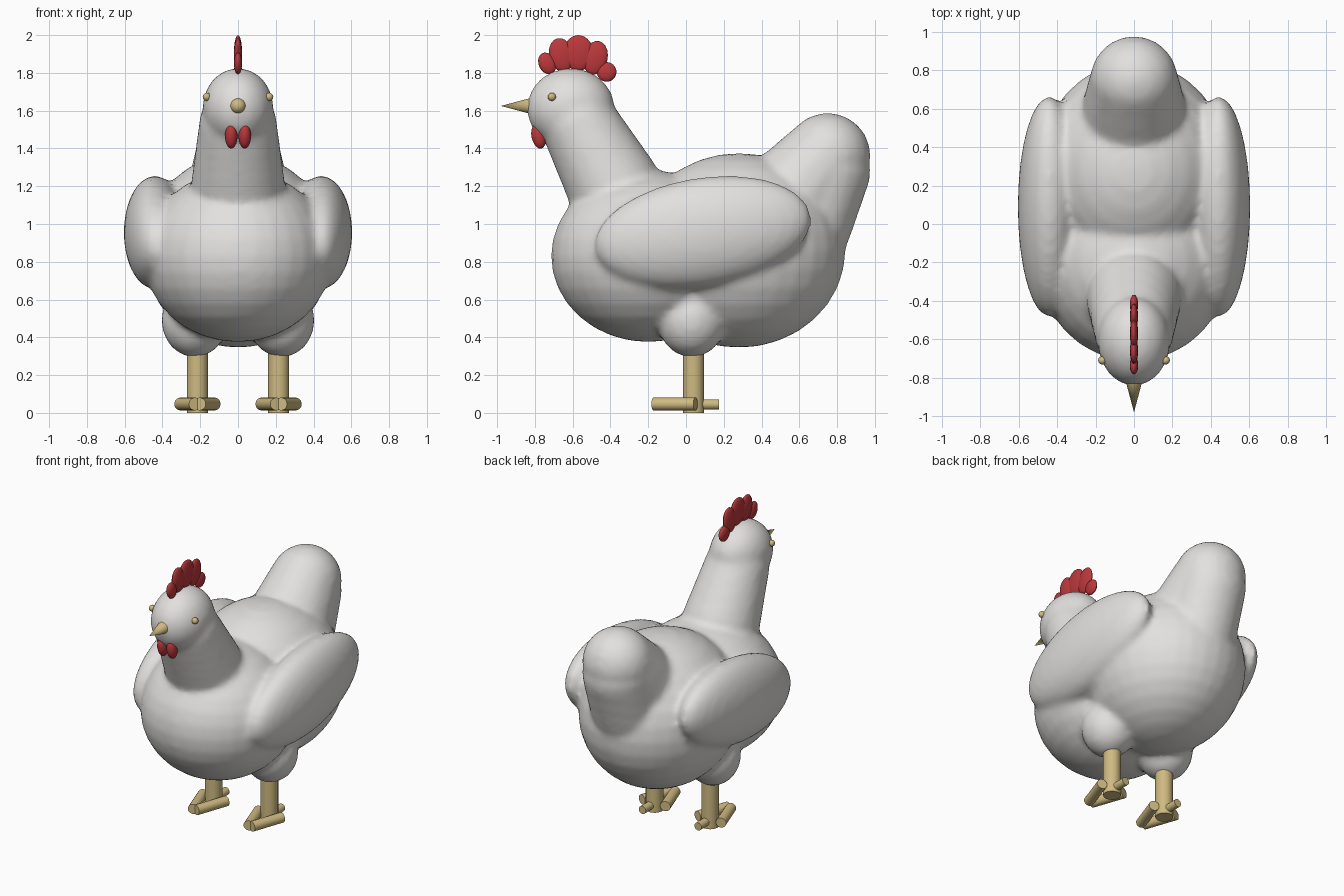
import bpy, bmesh
from math import radians
from mathutils import Vector, Matrix

cube = bpy.data.objects.get("Cube")
if cube:
    bpy.data.objects.remove(cube, do_unlink=True)


def material(name, rgb):
    m = bpy.data.materials.new(name)
    m.use_nodes = True
    m.diffuse_color = (*rgb, 1)
    bsdf = m.node_tree.nodes["Principled BSDF"]
    bsdf.inputs["Base Color"].default_value = (*rgb, 1)
    bsdf.inputs["Roughness"].default_value = 0.8
    return m


WHITE = material("white feathers", (0.76, 0.75, 0.73))
RED = material("red comb", (0.5, 0.04, 0.045))
GOLD = material("gold beak and legs", (0.62, 0.49, 0.22))


def ball(bm, centre, radii, tilt=0, seg=32):
    """Ellipsoid, tilted about the x axis."""
    mat = (Matrix.Translation(centre) @ Matrix.Rotation(radians(tilt), 4, 'X')
           @ Matrix.Diagonal((*radii, 1)))
    bmesh.ops.create_uvsphere(bm, u_segments=seg, v_segments=seg // 2,
                              radius=1, matrix=mat)


def chain(bm, start, r0, end, r1, steps=10):
    """Tapered limb made of closely spaced spheres."""
    for i in range(steps + 1):
        t = i / steps
        r = r0 + (r1 - r0) * t
        ball(bm, Vector(start).lerp(Vector(end), t), (r, r, r), seg=24)


def rod(bm, start, end, r0, r1, seg=20):
    """Cylinder or cone between two points."""
    a, b = Vector(start), Vector(end)
    rot = (b - a).to_track_quat('Z', 'Y').to_matrix().to_4x4()
    bmesh.ops.create_cone(bm, cap_ends=True, segments=seg, radius1=r0, radius2=r1,
                          depth=(b - a).length,
                          matrix=Matrix.Translation((a + b) / 2) @ rot)


def finish(bm, name, mat):
    me = bpy.data.meshes.new(name)
    bm.to_mesh(me)
    bm.free()
    me.materials.append(mat)
    ob = bpy.data.objects.new(name, me)
    bpy.context.collection.objects.link(ob)
    bpy.ops.object.select_all(action='DESELECT')
    ob.select_set(True)
    bpy.context.view_layer.objects.active = ob
    bpy.ops.object.shade_smooth_by_angle(angle=radians(40))
    return ob


# Feathered body: overlapping volumes fused into one soft skin
bm = bmesh.new()
ball(bm, (0, -0.2, 0.83), (0.5, 0.515, 0.455))                # chest
ball(bm, (0, 0.28, 0.86), (0.5, 0.565, 0.515))                # rump
chain(bm, (0, 0.52, 1.08), 0.29, (0, 0.75, 1.36), 0.228)      # tail
chain(bm, (0, 0.64, 1.0), 0.24, (0, 0.75, 1.28), 0.228)       # tail underside
chain(bm, (0, -0.385, 1.2), 0.25, (0, -0.56, 1.52), 0.208)    # neck
ball(bm, (0, -0.61, 1.612), (0.188, 0.232, 0.213))            # head
for side in (-1, 1):
    ball(bm, (side * 0.44, 0.09, 0.955), (0.165, 0.58, 0.29), tilt=9)   # wing
    ball(bm, (side * 0.23, 0.03, 0.49), (0.175, 0.18, 0.195))           # thigh
body = finish(bm, "body", WHITE)
skin = body.modifiers.new("fuse", 'REMESH')
skin.mode = 'VOXEL'
skin.voxel_size = 0.022
skin.use_smooth_shade = True
soft = body.modifiers.new("soften", 'SMOOTH')
soft.factor = 0.5
soft.iterations = 5

# Comb of five flat lobes, front to back: y, z, length radius, height radius
bm = bmesh.new()
for y, z, ry, rz in ((-0.735, 1.85, 0.045, 0.06), (-0.66, 1.895, 0.065, 0.09),
                     (-0.57, 1.905, 0.08, 0.095), (-0.48, 1.88, 0.065, 0.09),
                     (-0.42, 1.805, 0.052, 0.052)):
    ball(bm, (0, y, z), (0.022, ry, rz), tilt=(-0.57 - y) * 150, seg=20)
finish(bm, "comb", RED)

# Beak
bm = bmesh.new()
rod(bm, (0, -0.80, 1.625), (0, -0.98, 1.625), 0.048, 0.0)
finish(bm, "beak", GOLD)

for side, word in ((1, "left"), (-1, "right")):
    # Wattle
    bm = bmesh.new()
    ball(bm, (side * 0.036, -0.78, 1.465), (0.033, 0.038, 0.067), tilt=12, seg=20)
    finish(bm, word + "_wattle", RED)

    # Eye
    bm = bmesh.new()
    ball(bm, (side * 0.165, -0.71, 1.673), (0.022, 0.022, 0.022), seg=12)
    finish(bm, word + "_eye", GOLD)

    # Leg
    x = side * 0.215
    bm = bmesh.new()
    rod(bm, (x, 0.04, 0), (x, 0.04, 0.4), 0.056, 0.056)
    finish(bm, word + "_leg", GOLD)

    # Two front toes meeting at the tip, and a small back toe
    bm = bmesh.new()
    for d in (-1, 1):
        rod(bm, (x + d * 0.09, 0.05, 0.047), (x + d * 0.012, -0.172, 0.047), 0.034, 0.034)
    rod(bm, (x, 0.03, 0.045), (x, 0.175, 0.045), 0.027, 0.027)
    finish(bm, word + "_toes", GOLD)
